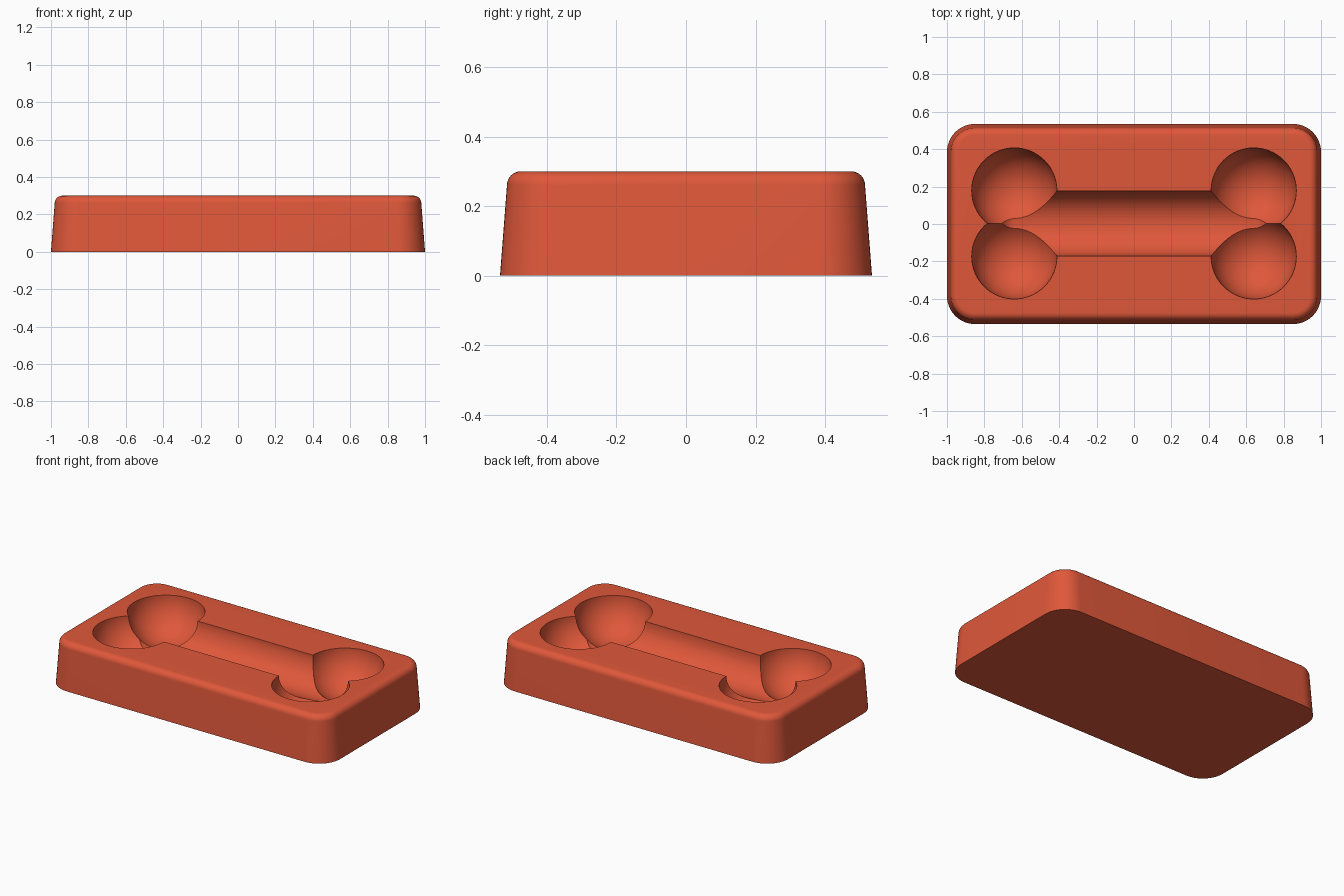
import bpy, bmesh, math
from mathutils import Matrix

HALF_X, HALF_Y, HEIGHT = 1.0, 0.535, 0.30
CORNER, FILLET, DRAFT = 0.15, 0.04, 0.02
LOBE_R, LOBE_X, LOBE_Y = 0.228, 0.64, 0.176
SHAFT_R, DOME = 0.174, 0.1

cube = bpy.data.objects.get("Cube")
if cube:
    bpy.data.objects.remove(cube, do_unlink=True)

clay = bpy.data.materials.new("terracotta red")
clay.use_nodes = True
colour = (0.74, 0.097, 0.042, 1)
clay.diffuse_color = colour
clay.node_tree.nodes["Principled BSDF"].inputs["Base Color"].default_value = colour


def make_object(name, bm):
    bmesh.ops.recalc_face_normals(bm, faces=bm.faces)
    mesh = bpy.data.meshes.new(name)
    bm.to_mesh(mesh)
    bm.free()
    mesh.materials.append(clay)
    obj = bpy.data.objects.new(name, mesh)
    bpy.context.collection.objects.link(obj)
    return obj


def rounded_rectangle(bm, inset, z, steps=12):
    """Ring of vertices around the block at one height."""
    r = CORNER - inset
    ring = []
    for quarter, (sx, sy) in enumerate([(1, 1), (-1, 1), (-1, -1), (1, -1)]):
        for i in range(steps + 1):
            a = (quarter + i / steps) * math.pi / 2
            ring.append(bm.verts.new((sx * (HALF_X - CORNER) + r * math.cos(a),
                                      sy * (HALF_Y - CORNER) + r * math.sin(a), z)))
    return ring


# Tapered block with rounded corners and a rounded top edge
bm = bmesh.new()
levels = [(0, 0)]
for i in range(9):
    a = i / 8 * math.pi / 2
    levels.append((DRAFT + FILLET * (1 - math.cos(a)),
                   HEIGHT - FILLET + FILLET * math.sin(a)))
rings = [rounded_rectangle(bm, inset, z) for inset, z in levels]
for low, high in zip(rings, rings[1:]):
    for i in range(len(low)):
        j = (i + 1) % len(low)
        bm.faces.new((low[i], low[j], high[j], high[i]))
bm.faces.new(rings[0])
bm.faces.new(rings[-1])
tray = make_object("bone_mould_tray", bm)

# Ball cutters for the four bone ends
cutters = []
for sx in (-1, 1):
    for sy in (-1, 1):
        bm = bmesh.new()
        bmesh.ops.create_uvsphere(
            bm, u_segments=64, v_segments=33, radius=LOBE_R,
            matrix=Matrix.Translation((sx * LOBE_X, 0.003 + sy * LOBE_Y, HEIGHT)))
        cutters.append(make_object("lobe_cutter", bm))

# Round shaft cutter with domed ends, turned about the x axis
bm = bmesh.new()
profile = []
for side in (-1, 1):
    arc = []
    for i in range(9):
        a = i / 8 * math.pi / 2
        arc.append((side * (LOBE_X + DOME * math.cos(a)), SHAFT_R * math.sin(a)))
    profile += arc if side < 0 else arc[::-1]
verts = [bm.verts.new((x, r, 0)) for x, r in profile]
edges = [bm.edges.new(pair) for pair in zip(verts, verts[1:])]
bmesh.ops.spin(bm, geom=verts + edges, axis=(1, 0, 0), cent=(0, 0, 0),
               angle=math.tau, steps=62, use_duplicate=False)
bmesh.ops.remove_doubles(bm, verts=bm.verts, dist=0.0005)
bmesh.ops.rotate(bm, verts=bm.verts, matrix=Matrix.Rotation(0.03, 3, "X"))
bmesh.ops.translate(bm, verts=bm.verts, vec=(0, 0.003, HEIGHT))
cutters.append(make_object("shaft_cutter", bm))

# Carve the bone-shaped hollow
bpy.ops.object.select_all(action="DESELECT")
bpy.context.view_layer.objects.active = tray
tray.select_set(True)
for cutter in cutters:
    cutter.hide_render = True
    cut = tray.modifiers.new("hollow", "BOOLEAN")
    cut.operation = "DIFFERENCE"
    cut.solver = "EXACT"
    cut.object = cutter
    bpy.ops.object.modifier_apply(modifier=cut.name)
    bpy.data.objects.remove(cutter, do_unlink=True)
bpy.ops.object.shade_smooth_by_angle(angle=math.radians(30))
